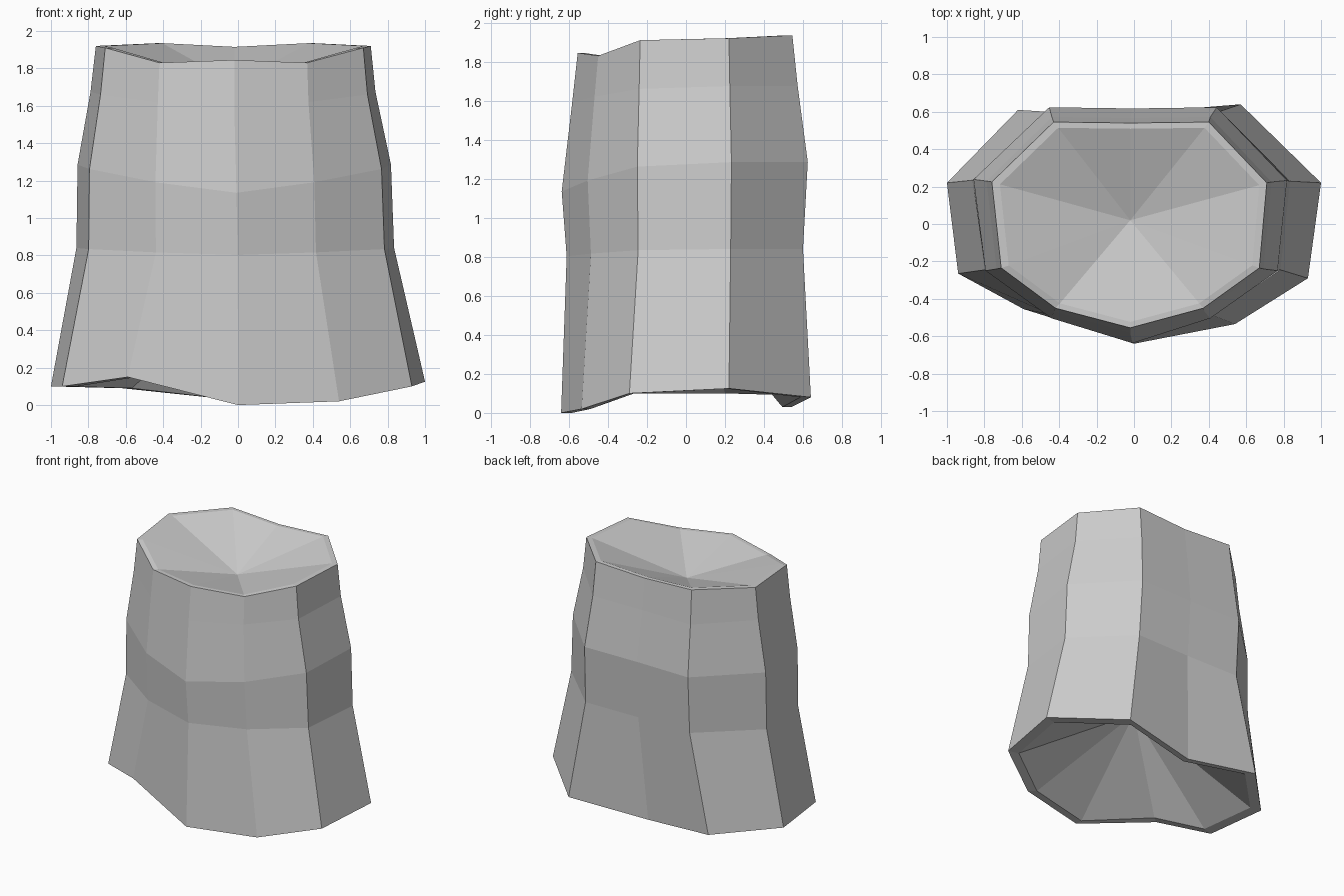
import bpy
import bmesh
from mathutils import Vector

default_cube = bpy.data.objects.get("Cube")
if default_cube:
    bpy.data.objects.remove(default_cube, do_unlink=True)


def make_material(name, color):
    material = bpy.data.materials.new(name)
    material.use_nodes = True
    material.diffuse_color = color
    material.node_tree.nodes["Principled BSDF"].inputs["Base Color"].default_value = color
    return material


# Ten-sided outlines, starting at the front middle and going round by +x
top_outline = [Vector(p) for p in (
    (-.02, -.555, 1.845), (.37, -.45, 1.83), (.67, -.235, 1.91), (.71, .22, 1.92),
    (.4, .545, 1.935), (-.02, .54, 1.915), (-.43, .545, 1.935),
    (-.76, .225, 1.92), (-.71, -.235, 1.91), (-.42, -.45, 1.83))]
bottom_outline = [Vector(p) for p in (
    (0, -.64, 0), (.54, -.535, .02), (.93, -.29, .1), (1, .22, .125),
    (.57, .64, .08), (-.05, .54, .03), (-.62, .61, .09),
    (-1, .22, .1), (-.94, -.265, .1), (-.59, -.455, .15))]


def body_ring(widen, deepen, shift, height, dip):
    """Swell the top outline, most at its far ends, and sag it at the front."""
    ring = []
    for p in top_outline:
        x = p.x * (1 + widen * abs(p.x) / top_outline[3].x) + shift
        y = p.y * (1 + deepen * abs(p.y) / top_outline[4].y)
        ring.append(Vector((x, y, height - dip * min(y, 0) ** 2)))
    return ring


def inset_ring(ring, factor):
    return [Vector((p.x * factor, p.y * factor, p.z)) for p in ring]


# Rings in order: hollow underside, outer wall, sunken top
rings = [
    inset_ring(bottom_outline, .915),
    bottom_outline,
    body_ring(.15, .1, .018, .84, .1),
    body_ring(.135, .145, .012, 1.285, .37),
    body_ring(.035, .05, 0, 1.675, .25),
    top_outline,
    inset_ring(top_outline, .943),
]


def bridge(bm, lower, upper):
    count = len(lower)
    for i in range(count):
        j = (i + 1) % count
        bm.faces.new((lower[i], lower[j], upper[j], upper[i]))


def fan(bm, ring, center):
    apex = bm.verts.new(center)
    for i, vert in enumerate(ring):
        bm.faces.new((vert, ring[(i + 1) % len(ring)], apex))


# Stump body with flat rims, a sunken top and a deep hollow underneath
bm = bmesh.new()
loops = [[bm.verts.new(p) for p in ring] for ring in rings]
for lower, upper in zip(loops, loops[1:]):
    bridge(bm, lower, upper)
fan(bm, loops[-1], (-.02, .02, 1.72))
fan(bm, loops[0], (0, 0, .62))
bmesh.ops.recalc_face_normals(bm, faces=bm.faces[:])

mesh = bpy.data.meshes.new("faceted_stump")
bm.to_mesh(mesh)
bm.free()
mesh.materials.append(make_material("plain_grey", (.6, .6, .6, 1)))
stump = bpy.data.objects.new("faceted_stump", mesh)
bpy.context.collection.objects.link(stump)
